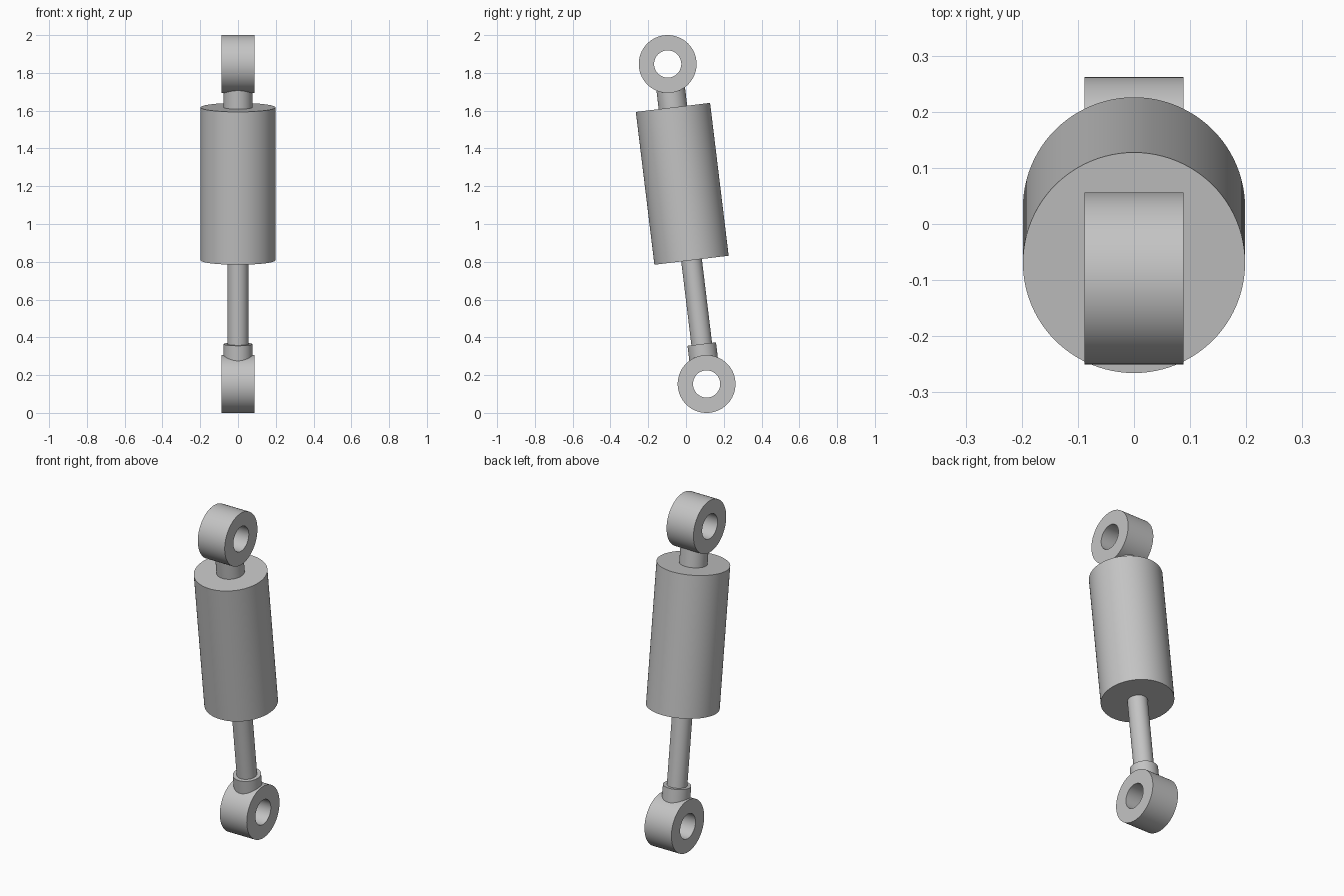
import bpy
import math
from mathutils import Matrix, Vector

cube = bpy.data.objects.get("Cube")
if cube:
    bpy.data.objects.remove(cube, do_unlink=True)

steel = bpy.data.materials.new("grey steel")
steel.use_nodes = True
colour = (0.55, 0.55, 0.55, 1)
steel.diffuse_color = colour
steel.node_tree.nodes["Principled BSDF"].inputs["Base Color"].default_value = colour

# Tilted axis running from the lower eye to the upper eye
BOTTOM = Vector((0, 0.109, 0.153))
TOP = Vector((0, -0.097, 1.847))
AXIS = (TOP - BOTTOM).normalized()
LENGTH = (TOP - BOTTOM).length
TILT = AXIS.to_track_quat('Z', 'Y').to_matrix().to_4x4()


def lathe(name, profile, matrix, closed=False, sides=96):
    """Spin a (radius, height) profile around local z."""
    n = len(profile)
    verts = []
    for i in range(sides):
        a = 2 * math.pi * i / sides
        verts += [(r * math.cos(a), r * math.sin(a), h) for r, h in profile]
    faces = []
    for i in range(sides):
        j = (i + 1) % sides
        for k in range(n if closed else n - 1):
            m = (k + 1) % n
            faces.append((i * n + k, j * n + k, j * n + m, i * n + m))
    if not closed:
        faces.append([i * n for i in reversed(range(sides))])
        faces.append([i * n + n - 1 for i in range(sides)])
    mesh = bpy.data.meshes.new(name)
    mesh.from_pydata(verts, [], faces)
    mesh.materials.append(steel)
    obj = bpy.data.objects.new(name, mesh)
    bpy.context.collection.objects.link(obj)
    obj.matrix_world = matrix
    bpy.ops.object.select_all(action='DESELECT')
    obj.select_set(True)
    bpy.context.view_layer.objects.active = obj
    bpy.ops.object.shade_smooth_by_angle(angle=math.radians(30))
    return obj


def rod(name, radius, start, end):
    """Solid cylinder between two distances along the tilted axis."""
    return lathe(name, [(radius, start), (radius, end)],
                 Matrix.Translation(BOTTOM) @ TILT)


def eye(name, centre):
    """Mounting ring with its bore along x."""
    outer, inner, half = 0.153, 0.072, 0.088
    ring = [(inner, -half), (outer, -half), (outer, half), (inner, half)]
    turn = Matrix.Rotation(math.pi / 2, 4, 'Y')
    return lathe(name, ring, Matrix.Translation(centre) @ turn, closed=True)


# Mounting eyes at both ends
eye("lower_eye", BOTTOM)
eye("upper_eye", TOP)

# Stem parts along the axis
rod("lower_collar", 0.076, 0.11, 0.213)
rod("piston_rod", 0.055, 0.20, 0.68)
rod("cylinder_body", 0.198, 0.66, 1.475)
rod("upper_neck", 0.076, 1.46, LENGTH - 0.11)
